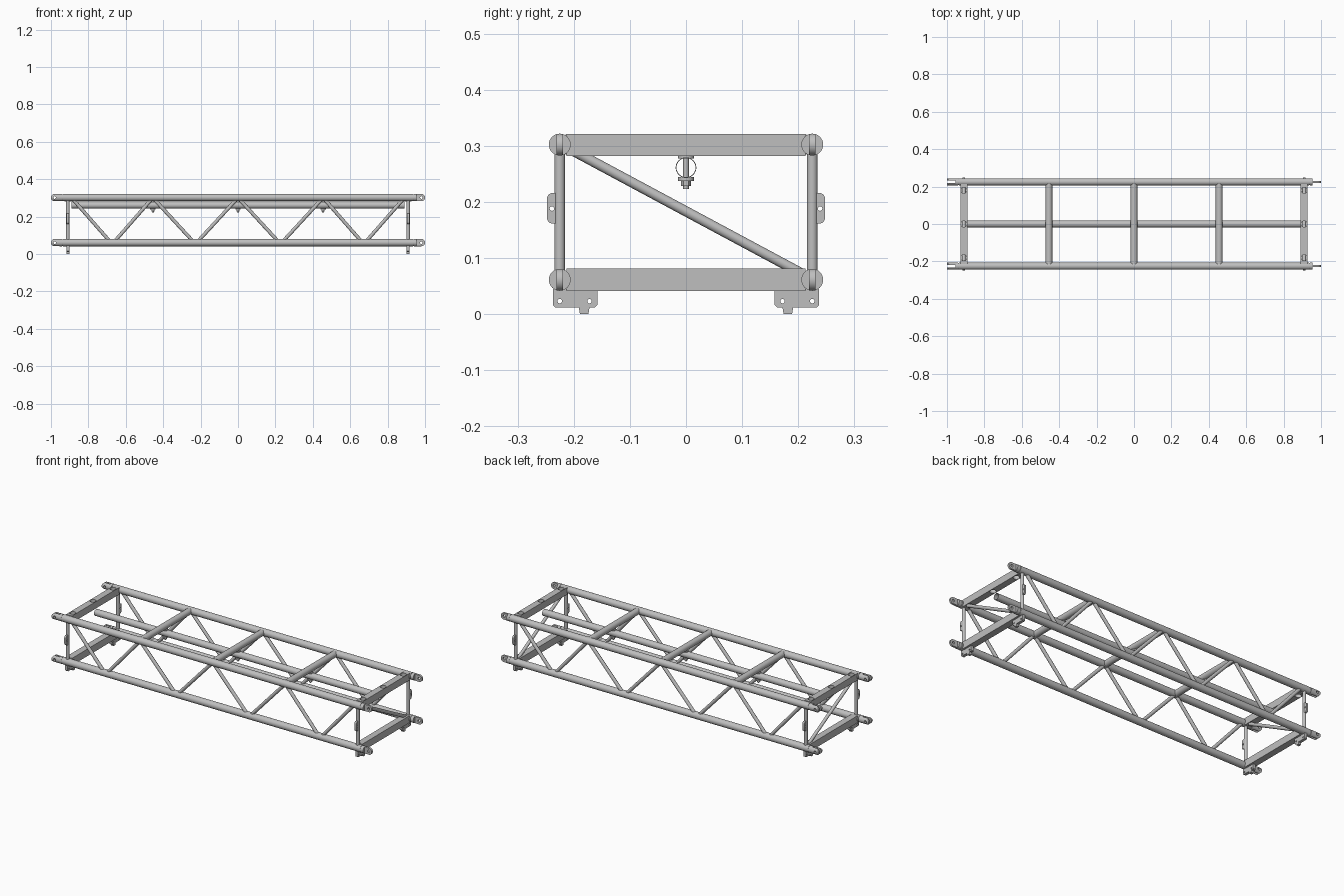
import bpy
import math
from mathutils import Matrix, Vector

if "Cube" in bpy.data.objects:
    bpy.data.objects.remove(bpy.data.objects["Cube"], do_unlink=True)

metal = bpy.data.materials.new("brushed_aluminium")
metal.use_nodes = True
GREY = (0.52, 0.52, 0.52, 1)
metal.diffuse_color = GREY
metal.node_tree.nodes["Principled BSDF"].inputs["Base Color"].default_value = GREY

parts = []
PLANES = {  # columns are the world directions of the local axes
    "XY": Matrix.Identity(4),
    "YZ": Matrix(((0, 0, 1, 0), (1, 0, 0, 0), (0, 1, 0, 0), (0, 0, 0, 1))),
    "XZ": Matrix(((1, 0, 0, 0), (0, 0, -1, 0), (0, 1, 0, 0), (0, 0, 0, 1))),
}


def link(obj):
    bpy.context.scene.collection.objects.link(obj)
    return obj


def finish(obj):
    obj.data.materials.clear()
    obj.data.materials.append(metal)
    parts.append(obj)
    return obj


def bake(obj):
    """Replace an object by its evaluated mesh."""
    bpy.context.view_layer.update()
    graph = bpy.context.evaluated_depsgraph_get()
    mesh = bpy.data.meshes.new_from_object(obj.evaluated_get(graph))
    new = bpy.data.objects.new(obj.name, mesh)
    new.matrix_world = obj.matrix_world.copy()
    name = obj.name
    bpy.data.objects.remove(obj, do_unlink=True)
    new.name = name
    return link(new)


def rod(name, a, b, r, sides=24):
    """Round bar between two points."""
    a, b = Vector(a), Vector(b)
    bpy.ops.mesh.primitive_cylinder_add(vertices=sides, radius=r, depth=(b - a).length)
    obj = bpy.context.object
    obj.name = name
    obj.matrix_world = Matrix.Translation((a + b) / 2) @ (b - a).to_track_quat("Z", "Y").to_matrix().to_4x4()
    return finish(obj)


def arc(u, v, r, start=0, end=360, n=24):
    closed = end - start == 360
    steps = n if closed else n + 1
    angles = [math.radians(start + (end - start) * i / n) for i in range(steps)]
    return [(u + r * math.cos(t), v + r * math.sin(t)) for t in angles]


def rect(u0, u1, v0, v1):
    return [(u0, v0), (u1, v0), (u1, v1), (u0, v1)]


def plate(name, outline, holes, plane, at, thickness):
    """Flat profile with holes, extruded evenly about its plane."""
    curve = bpy.data.curves.new(name, "CURVE")
    curve.dimensions = "2D"
    curve.fill_mode = "BOTH"
    curve.extrude = thickness / 2
    for loop in [outline] + [arc(*h) for h in holes]:
        spline = curve.splines.new("POLY")
        spline.points.add(len(loop) - 1)
        for point, (u, v) in zip(spline.points, loop):
            point.co = (u, v, 0, 1)
        spline.use_cyclic_u = True
    obj = link(bpy.data.objects.new(name, curve))
    obj.matrix_world = Matrix.Translation(at) @ PLANES[plane]
    return finish(bake(obj))


def trim_round(obj, y, z, r):
    """Keep only what lies inside the round section of a chord."""
    cutter = rod("trim_helper", (-1.1, y, z), (1.1, y, z), r, 32)
    parts.remove(cutter)
    parts.remove(obj)
    mod = obj.modifiers.new("round", "BOOLEAN")
    mod.operation = "INTERSECT"
    mod.object = cutter
    mod.solver = "EXACT"
    new = bake(obj)
    bpy.data.objects.remove(cutter, do_unlink=True)
    finish(new)


Y, LOW, HIGH, R = 0.225, 0.061, 0.302, 0.0195
END = 0.91

# Main chords with a fork at one end and a tongue at the other
for y in (-Y, Y):
    for z in (LOW, HIGH):
        rod("chord", (-0.935, y, z), (0.935, y, z), R, 32)
        for s in (-1, 1):
            rod("end_groove", (s * 0.93, y, z), (s * 0.945, y, z), 0.0175)
            rod("end_collar", (s * 0.94, y, z), (s * 0.955, y, z), R, 32)
        tip = 1 - R
        tongue = [(0.95, -R)] + arc(tip, 0, R, -90, 90, 16) + [(0.95, R)]
        prong = [(-u, v) for u, v in tongue]
        trim_round(plate("tongue", tongue, [(tip, 0, 0.007)], "XZ", (0, y, z), 0.011), y, z, R)
        for s in (-1, 1):
            trim_round(plate("fork_prong", prong, [(-tip, 0, 0.007)], "XZ",
                             (0, y + s * 0.013, z), 0.013), y, z, R)

# Side lacing: zigzag between the chords
tops = [-0.89, -0.455, 0, 0.455, 0.89]
for y in (-Y, Y):
    for a, b in zip(tops, tops[1:]):
        mid = (a + b) / 2
        for top, s in ((a, 1), (b, -1)):
            rod("side_brace", (top + s * 0.008, y, HIGH - 0.01),
                (mid - s * 0.014, y, LOW + 0.008), 0.0095, 16)

# End frames
for x in (-END, END):
    plate("top_end_beam", rect(-0.0185, 0.0185, -0.213, 0.213),
          [(0, v, 0.0165) for v in (-0.18, 0, 0.18)], "XY", (x, 0, 0.3015), 0.039)
    plate("bottom_end_beam", rect(-0.0185, 0.0185, -0.213, 0.213), [], "XY", (x, 0, 0.061), 0.04)
    rod("end_diagonal", (x, -0.205, 0.293), (x, 0.205, 0.073), 0.009, 16)
    for s in (-1, 1):
        rod("end_post", (x, s * Y, LOW), (x, s * Y, HIGH), 0.0095, 20)
        # Rounded ear on the outside of the post
        ear = [(0.227, 0.162)] + arc(0.237, 0.172, 0.011, -90, 0, 6) \
            + arc(0.237, 0.205, 0.011, 0, 90, 6) + [(0.227, 0.216)]
        plate("post_ear", [(s * u, v) for u, v in ear], [(s * 0.239, 0.188, 0.004)],
              "YZ", (x, 0, 0), 0.012)
        # Foot plate with a locating tab
        foot = [(0.158, 0.045), (0.158, 0.016), (0.162, 0.012), (0.172, 0.012), (0.174, 0),
                (0.189, 0), (0.191, 0.012), (0.233, 0.012), (0.237, 0.016), (0.237, 0.045)]
        plate("foot_plate", [(s * u, v) for u, v in foot],
              [(s * 0.172, 0.023, 0.004), (s * 0.225, 0.023, 0.004)], "YZ", (x, 0, 0), 0.016)

# Hollow centre tube
plate("centre_tube", arc(0, 0, 0.0185, n=32), [(0, 0, 0.017)], "YZ", (0, 0, 0.261), 1.78)

# Top cross bars, each with a bolt holding the centre tube
for x in tops[1:-1]:
    rod("cross_bar", (x, -0.215, HIGH), (x, 0.215, HIGH), 0.018)
    rod("bolt_shaft", (x, 0, 0.23), (x, 0, 0.29), 0.005, 12)
    rod("upper_washer", (x, 0, 0.277), (x, 0, 0.284), 0.0145)
    rod("lower_washer", (x, 0, 0.237), (x, 0, 0.244), 0.0145)
    rod("bolt_nut", (x, 0, 0.228), (x, 0, 0.238), 0.009, 6)
    rod("bolt_tip", (x, 0, 0.223), (x, 0, 0.229), 0.005, 12)

bpy.ops.object.select_all(action="DESELECT")
for obj in parts:
    obj.select_set(True)
bpy.context.view_layer.objects.active = parts[0]
bpy.ops.object.shade_smooth_by_angle(angle=math.radians(35))
